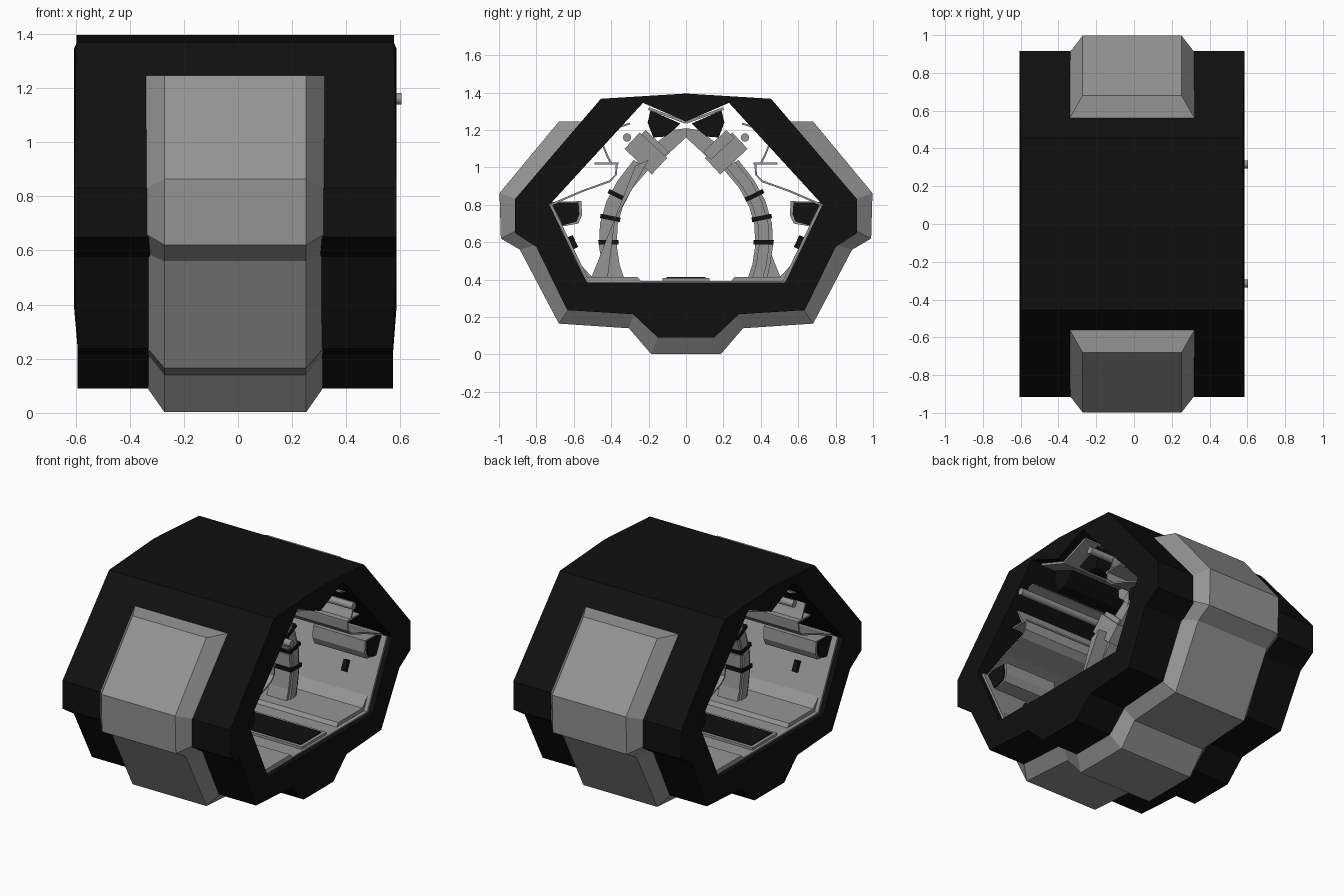
import bpy, bmesh, math
from mathutils import Vector

cube = bpy.data.objects.get("Cube")
if cube:
    bpy.data.objects.remove(cube, do_unlink=True)


def material(name, value):
    m = bpy.data.materials.new(name)
    m.use_nodes = True
    col = (value, value, value, 1)
    m.diffuse_color = col
    m.node_tree.nodes["Principled BSDF"].inputs["Base Color"].default_value = col
    return m


BLACK = material("matte black", 0.005)
GREY = material("mid grey", 0.30)
CX = -0.01          # middle of the shell along x


def finish(name, bm, mat):
    bmesh.ops.recalc_face_normals(bm, faces=bm.faces)
    me = bpy.data.meshes.new(name)
    bm.to_mesh(me)
    bm.free()
    me.materials.append(mat)
    ob = bpy.data.objects.new(name, me)
    bpy.context.collection.objects.link(ob)
    return ob


def mirrored(half):
    """Close a right-hand half profile (y, z) with its mirror image."""
    return half + [(-y, z) for y, z in reversed(half) if y > 0]


def prism(name, profile, x0, x1, mat, side=1):
    """Extrude a closed (y, z) profile along x."""
    bm = bmesh.new()
    face = bm.faces.new([bm.verts.new((x0, side * y, z)) for y, z in profile])
    ext = bmesh.ops.extrude_face_region(bm, geom=[face])["geom"]
    bmesh.ops.translate(bm, vec=(x1 - x0, 0, 0),
                        verts=[v for v in ext if isinstance(v, bmesh.types.BMVert)])
    return finish(name, bm, mat)


def ribbon(path, thick):
    """Closed outline of constant thickness around an open (y, z) path."""
    pts = [Vector(p) for p in path]
    left, right = [], []
    for i, p in enumerate(pts):
        d = (pts[min(i + 1, len(pts) - 1)] - pts[max(i - 1, 0)]).normalized()
        n = Vector((-d.y, d.x)) * thick / 2
        left.append(tuple(p + n))
        right.append(tuple(p - n))
    return left + right[::-1]


def tilted_box(cy, cz, w, h, angle):
    c, s = math.cos(angle), math.sin(angle)
    corners = [(-w, -h), (w, -h), (w, h), (-w, h)]
    return [(cy + (a * c - b * s) / 2, cz + (a * s + b * c) / 2) for a, b in corners]


# Outer shell: faceted tube, open at both ends
outer = mirrored([(0, 1.395), (0.455, 1.367), (0.915, 0.83), (0.915, 0.65),
                  (0.80, 0.575), (0.635, 0.237), (0.283, 0.215), (0.15, 0.09)])
opening = mirrored([(0, 1.245), (0.23, 1.345), (0.73, 0.80), (0.53, 0.385)])
bm = bmesh.new()
for loop in (outer, opening):
    vs = [bm.verts.new((-0.605, y, z)) for y, z in loop]
    for a, b in zip(vs, vs[1:] + vs[:1]):
        bm.edges.new((a, b))
bmesh.ops.triangle_fill(bm, use_beauty=True, edges=bm.edges[:], normal=(-1, 0, 0))
bmesh.ops.dissolve_limit(bm, angle_limit=0.01, verts=bm.verts[:], edges=bm.edges[:])
ext = bmesh.ops.extrude_face_region(bm, geom=bm.faces[:])["geom"]
bmesh.ops.translate(bm, vec=(1.19, 0, 0),
                    verts=[v for v in ext if isinstance(v, bmesh.types.BMVert)])
for v in bm.verts:                       # ends draw in slightly at top and bottom
    inset = 0.013 if v.co.z < 0.3 else 0.009 if v.co.z > 1.36 else 0
    v.co.x -= math.copysign(inset, v.co.x)
finish("outer_shell", bm, BLACK)

# Raised armour band wrapped round front, underside and back
base = [(0.56, 1.245), (0.91, 0.83), (0.91, 0.66), (0.79, 0.59),
        (0.625, 0.245), (0.275, 0.225), (0.145, 0.10)]
crest = [(0.68, 1.245), (0.997, 0.863), (0.99, 0.62), (0.888, 0.56),
         (0.68, 0.165), (0.305, 0.14), (0.187, 0.003)]
base += [(-y, z) for y, z in reversed(base)]
crest += [(-y, z) for y, z in reversed(crest)]
bm = bmesh.new()
rows = []
for (by, bz), (cy, cz) in zip(base, crest):
    rows.append([bm.verts.new(p) for p in ((CX - 0.33, by, bz), (CX - 0.262, cy, cz),
                                          (CX + 0.262, cy, cz), (CX + 0.33, by, bz))])
for a, b in zip(rows, rows[1:]):
    for i in range(4):
        j = (i + 1) % 4
        bm.faces.new((a[i], a[j], b[j], b[i]))
bm.faces.new(rows[0])
bm.faces.new(rows[-1])
finish("armour_band", bm, GREY)

# Floor, walkway mat
prism("floor_panel", [(-0.52, 0.38), (0.52, 0.38), (0.52, 0.393), (-0.52, 0.393)],
      -0.575, 0.555, GREY)
prism("walkway_edge", tilted_box(0, 0.40, 0.25, 0.018, 0), -0.56, 0.54, GREY)
prism("walkway_mat", tilted_box(0, 0.410, 0.21, 0.006, 0), -0.54, 0.52, BLACK)

# Arch outline: outer edge down, inner edge back up
outer_edge = [(0.28, 1.04), (0.365, 0.93), (0.425, 0.82), (0.46, 0.70),
              (0.465, 0.58), (0.45, 0.48), (0.43, 0.39)]
inner_edge = [(0.20, 0.99), (0.285, 0.89), (0.338, 0.79), (0.366, 0.69),
              (0.37, 0.58), (0.355, 0.48), (0.325, 0.39)]

for side, label in ((1, "back"), (-1, "front")):
    def part(name, profile, x0, x1, mat):
        # The two halves are turned half round the vertical from each other
        if side < 0:
            x0, x1 = 2 * CX - x1, 2 * CX - x0
        return prism(f"{label}_{name}", profile, x0, x1, mat, side)

    # Wall lining and floor kerb
    part("lower_wall", ribbon([(0.722, 0.80), (0.522, 0.387)], 0.014), -0.575, 0.555, GREY)
    part("floor_kerb", [(0.24, 0.39), (0.53, 0.39), (0.54, 0.415), (0.26, 0.415)],
         -0.575, 0.53, GREY)
    part("wall_foot", [(0.49, 0.40), (0.53, 0.39), (0.58, 0.50)], -0.55, 0.53, GREY)

    # Curved upper lining: thin sheet with a shelf lip
    part("upper_lining", ribbon([(0.30, 1.235), (0.36, 1.215), (0.425, 1.18), (0.445, 1.12),
                                 (0.42, 1.06), (0.40, 1.02)], 0.01), -0.54, 0.52, GREY)
    part("shelf_lip", ribbon([(0.36, 1.02), (0.49, 1.02)], 0.01), -0.54, 0.52, GREY)
    part("back_lining", ribbon([(0.37, 1.02), (0.375, 0.96), (0.41, 0.925), (0.55, 0.875),
                                (0.725, 0.80)], 0.01), -0.54, 0.52, GREY)

    # Wall boxes at both ends with black end plates
    box = [(0.725, 0.815), (0.56, 0.82), (0.555, 0.745), (0.575, 0.70), (0.66, 0.685)]
    for n, (a, b) in enumerate(((-0.53, -0.16), (0.14, 0.51))):
        part(f"wall_box_{n}", box, a, b, GREY)
        for e, x in enumerate((a - 0.008, b)):
            part(f"box_plate_{n}_{e}", [(0.72, 0.812), (0.575, 0.813), (0.57, 0.75),
                                        (0.585, 0.71), (0.66, 0.69)], x, x + 0.008, BLACK)
        part(f"wall_switch_{n}", tilted_box(0.605, 0.60, 0.03, 0.07, -0.45),
             (a + b) / 2, (a + b) / 2 + 0.03, BLACK)

    # Curved arm with raised inner plate and black bands
    part("arch", outer_edge + inner_edge[::-1], -0.03, 0.11, GREY)
    mid = [((a + c) / 2, (b + d) / 2) for (a, b), (c, d) in zip(outer_edge, inner_edge)]
    part("arch_plate", ribbon(mid, 0.055), 0.10, 0.12, GREY)
    for n, (y, z, tilt) in enumerate(((0.366, 0.85, 0.45), (0.405, 0.73, 0.2),
                                      (0.415, 0.60, -0.02))):
        part(f"arch_band_{n}", tilted_box(y, z, 0.108, 0.024, tilt), -0.035, 0.125, BLACK)
    part("brace", [(0.20, 1.04), (0.27, 1.01), (0.51, 0.40), (0.42, 0.40), (0.38, 0.72)],
         -0.12, -0.03, GREY)

    # Clamp and link up to the roof
    part("clamp", tilted_box(0.215, 1.075, 0.20, 0.12, 0.75), -0.06, 0.14, GREY)
    part("clamp_cap", tilted_box(0.175, 1.12, 0.17, 0.06, 0.75), -0.05, 0.16, GREY)
    part("link", [(0, 1.21), (0.07, 1.20), (0.20, 1.10), (0.13, 1.04), (0, 1.16)],
         -0.04, 0.12, GREY)

    # Roof lamp housing and its trim
    part("roof_housing", [(0.03, 1.235), (0.19, 1.305), (0.205, 1.24), (0.175, 1.16),
                          (0.11, 1.165), (0.06, 1.205)], -0.46, 0.44, BLACK)
    part("roof_trim", ribbon([(0, 1.24), (0.20, 1.315)], 0.014), -0.56, 0.54, GREY)

    # Hand rail running the length of the cabin
    ring = [(0.315 + 0.022 * math.cos(t * math.pi / 6), 1.16 + 0.022 * math.sin(t * math.pi / 6))
            for t in range(12)]
    prism(f"{label}_hand_rail", ring, -0.55, 0.603, GREY, side)
